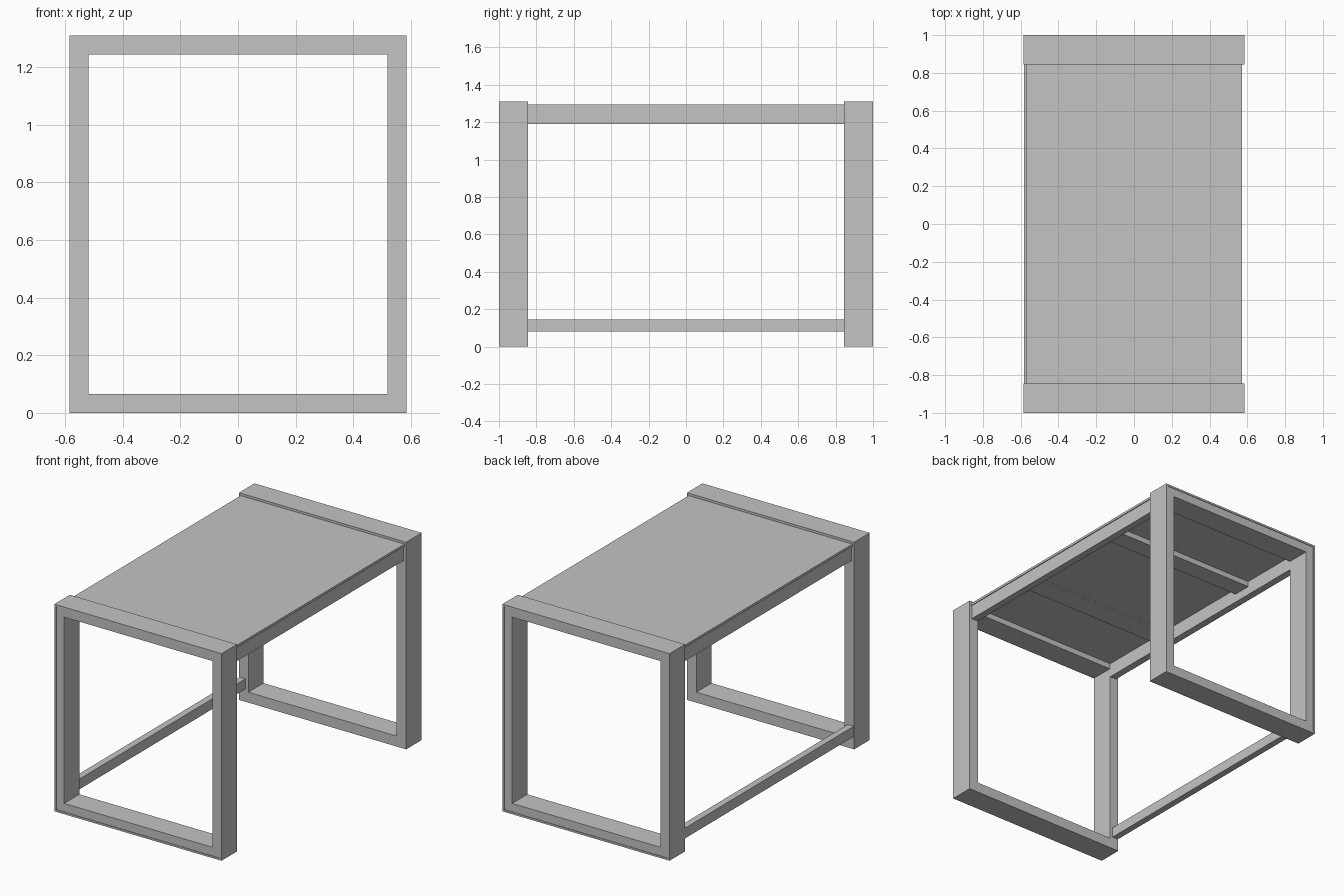
import bpy
import bmesh
from mathutils import Vector

cube = bpy.data.objects.get("Cube")
if cube:
    bpy.data.objects.remove(cube, do_unlink=True)

grey = bpy.data.materials.new("satin grey")
grey.use_nodes = True
GREY = (0.55, 0.55, 0.55, 1.0)
grey.diffuse_color = GREY
grey.node_tree.nodes["Principled BSDF"].inputs["Base Color"].default_value = GREY


def finish(name, bm):
    bmesh.ops.recalc_face_normals(bm, faces=bm.faces)
    mesh = bpy.data.meshes.new(name)
    bm.to_mesh(mesh)
    bm.free()
    mesh.materials.append(grey)
    obj = bpy.data.objects.new(name, mesh)
    bpy.context.collection.objects.link(obj)
    return obj


def box(name, x, y, z):
    """Box spanning the given (low, high) ranges."""
    bm = bmesh.new()
    bmesh.ops.create_cube(bm, size=1)
    for v in bm.verts:
        v.co = Vector([(lo + hi) / 2 + c * (hi - lo)
                       for c, (lo, hi) in zip(v.co, (x, y, z))])
    return finish(name, bm)


WIDTH, HEIGHT, BAR = 0.585, 1.31, 0.066
INNER, OUTER = 0.845, 1.0
RIM, RECESS = 0.012, 0.004


def leg_frame(name, side):
    """Rectangular loop whose outer face is set back inside a thin rim."""
    section = [(0, INNER), (0, OUTER), (RIM, OUTER),
               (RIM, OUTER - RECESS), (BAR, OUTER - RECESS), (BAR, INNER)]
    bm = bmesh.new()
    loops = []
    for inset, y in section:
        w, lo, hi = WIDTH - inset, inset, HEIGHT - inset
        corners = [(-w, lo), (w, lo), (w, hi), (-w, hi)]
        loops.append([bm.verts.new((x, side * y, z)) for x, z in corners])
    for i, loop in enumerate(loops):
        following = loops[(i + 1) % len(loops)]
        for k in range(4):
            n = (k + 1) % 4
            bm.faces.new((loop[k], loop[n], following[n], following[k]))
    return finish(name, bm)


# End frames
leg_frame("front_leg_frame", -1)
leg_frame("back_leg_frame", 1)

# Top and the aprons under its long edges
SPAN = (-INNER, INNER)
box("table_top", (-0.573, 0.573), SPAN, (1.28, 1.295))
box("left_apron", (0.522, 0.568), SPAN, (1.19, 1.28))
box("right_apron", (-0.568, -0.522), SPAN, (1.19, 1.28))

# Cross supports beneath the top
box("back_cross_bar", (-0.522, 0.522), (0.33, 0.45), (1.245, 1.28))
box("front_cross_strip", (-0.522, 0.522), (-0.47, -0.33), (1.272, 1.28))

# Low stretcher along one side
box("right_stretcher", (-0.582, -0.54), SPAN, (0.08, 0.145))
